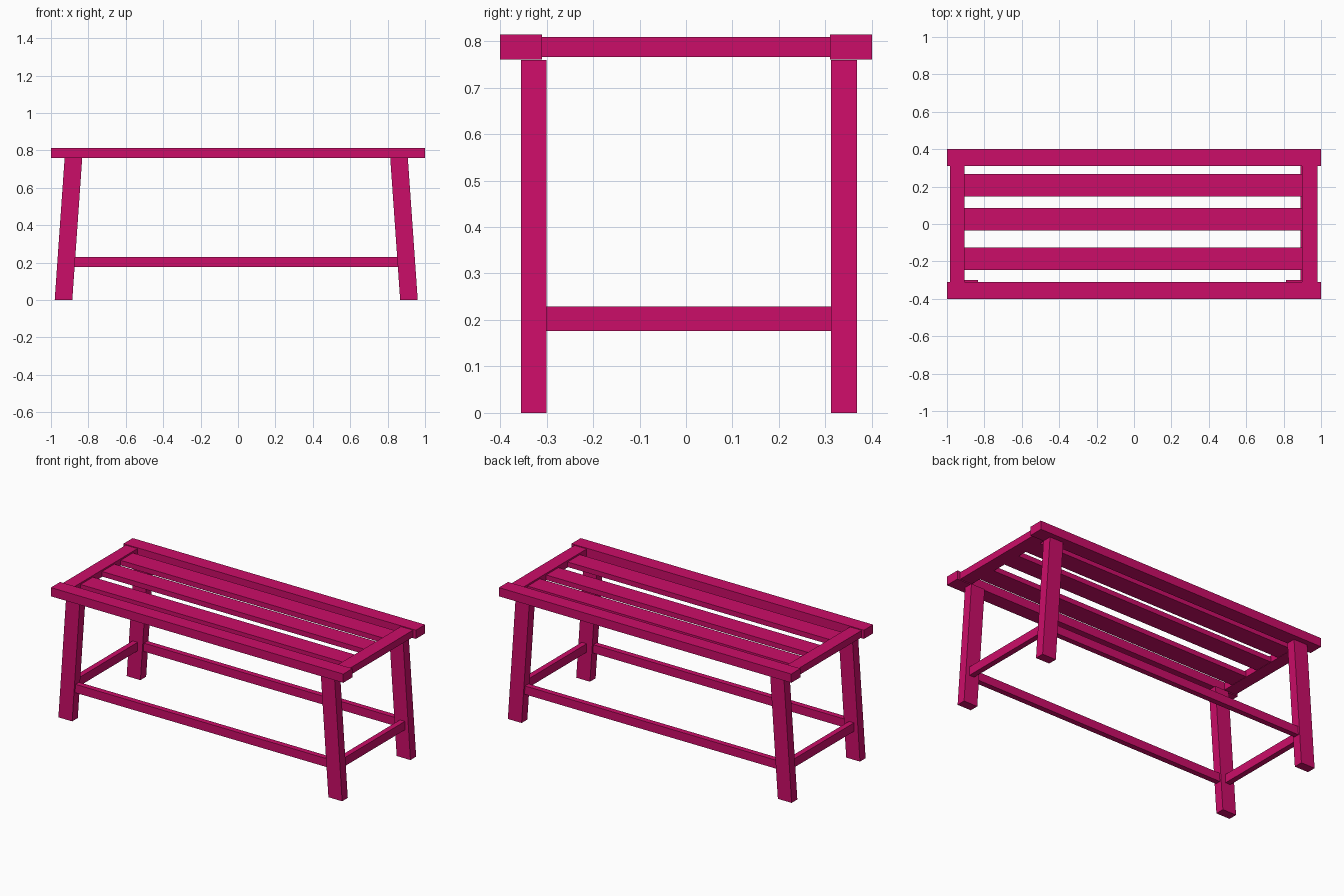
import bpy

if "Cube" in bpy.data.objects:
    bpy.data.objects.remove(bpy.data.objects["Cube"])

paint = bpy.data.materials.new("pink_paint")
paint.diffuse_color = (0.60, 0.004, 0.14, 1)
paint.use_nodes = True
paint.node_tree.nodes["Principled BSDF"].inputs["Base Color"].default_value = paint.diffuse_color


def beam(name, x, y, z, lean=0.0):
    """Box spanning the given ranges; lean shifts its top end along x."""
    verts = [(px + (lean if k else 0), py, pz)
             for k, pz in enumerate(z) for px, py in
             ((x[0], y[0]), (x[1], y[0]), (x[1], y[1]), (x[0], y[1]))]
    faces = [(3, 2, 1, 0), (4, 5, 6, 7), (0, 1, 5, 4),
             (1, 2, 6, 5), (2, 3, 7, 6), (3, 0, 4, 7)]
    mesh = bpy.data.meshes.new(name)
    mesh.from_pydata(verts, [], faces)
    mesh.materials.append(paint)
    obj = bpy.data.objects.new(name, mesh)
    bpy.context.collection.objects.link(obj)
    return obj


# Seat frame: long rails and recessed end rails
beam("front_seat_rail", (-1, 1), (-0.40, -0.31), (0.76, 0.814))
beam("back_seat_rail", (-1, 1), (0.31, 0.40), (0.76, 0.814))
beam("left_end_rail", (-0.985, -0.905), (-0.31, 0.31), (0.766, 0.809))
beam("right_end_rail", (0.897, 0.98), (-0.31, 0.31), (0.766, 0.809))

# Seat slats, slightly below the frame
for i, y in enumerate((-0.185, 0.025, 0.206)):
    beam(f"seat_slat_{i + 1}", (-0.905, 0.897), (y - 0.06, y + 0.06), (0.768, 0.799))

# Splayed legs with a long stretcher between each pair
for side, y in (("front", (-0.355, -0.30)), ("back", (0.312, 0.368))):
    beam(f"{side}_left_leg", (-0.98, -0.886), y, (0, 0.759), 0.053)
    beam(f"{side}_right_leg", (0.867, 0.961), y, (0, 0.759), -0.053)
    mid = sum(y) / 2
    beam(f"{side}_stretcher", (-0.874, 0.855), (mid - 0.017, mid + 0.017), (0.177, 0.229))

# End stretchers
for side, x in (("left", -0.922), ("right", 0.906)):
    beam(f"{side}_end_stretcher", (x - 0.017, x + 0.017), (-0.30, 0.312), (0.176, 0.229))
